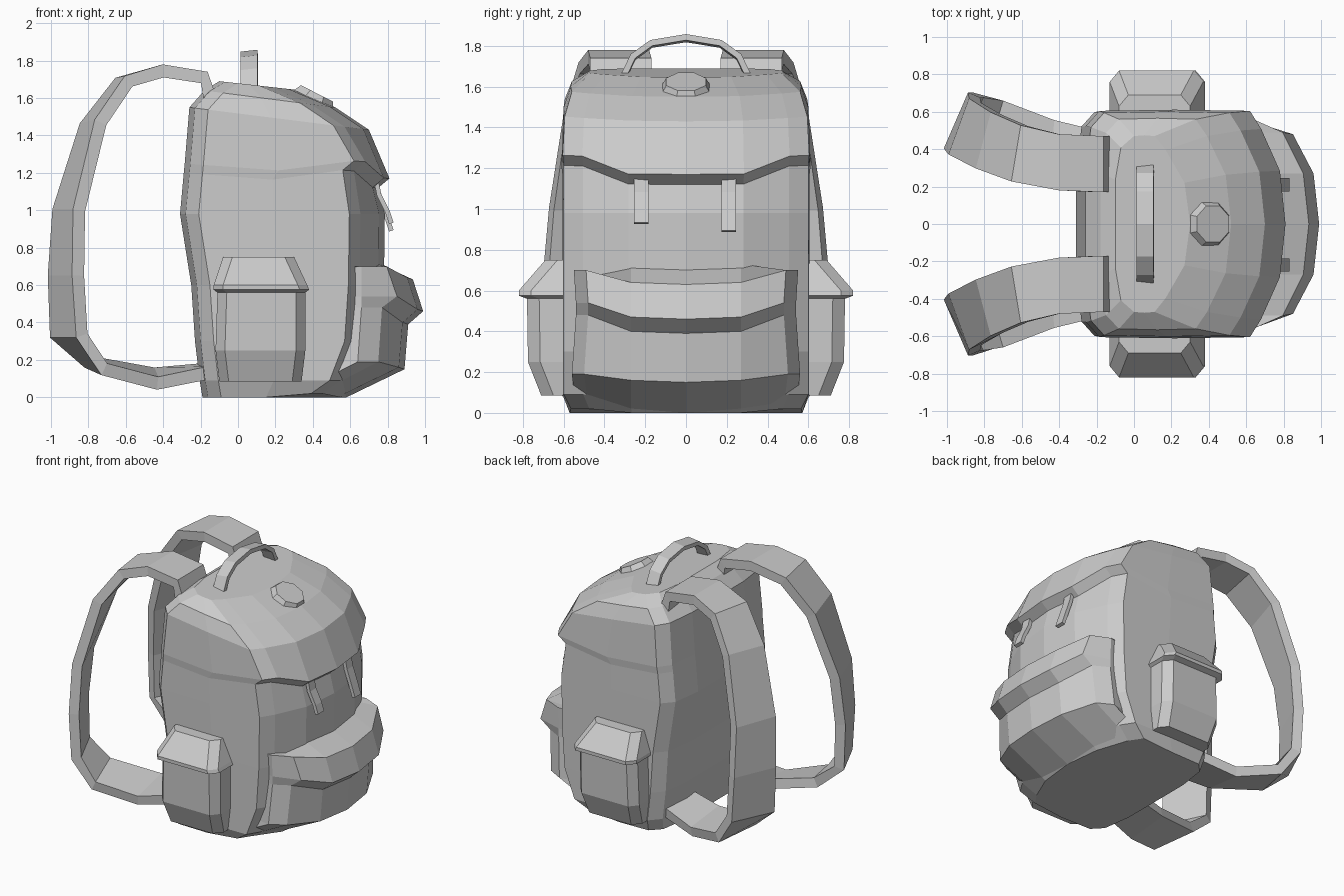
import bpy, bmesh, math
from mathutils import Vector, Matrix

if "Cube" in bpy.data.objects:
    bpy.data.objects.remove(bpy.data.objects["Cube"])


def finish(name, bm):
    bmesh.ops.recalc_face_normals(bm, faces=bm.faces)
    me = bpy.data.meshes.new(name)
    bm.to_mesh(me)
    bm.free()
    ob = bpy.data.objects.new(name, me)
    bpy.context.collection.objects.link(ob)
    return ob


def loft(name, rings):
    """Skin a stack of closed rings and cap both ends."""
    bm = bmesh.new()
    vs = [[bm.verts.new(p) for p in r] for r in rings]
    n = len(vs[0])
    for a, b in zip(vs, vs[1:]):
        for i in range(n):
            j = (i + 1) % n
            bm.faces.new((a[i], a[j], b[j], b[i]))
    bm.faces.new(vs[0])
    bm.faces.new(vs[-1])
    return finish(name, bm)


def mirror_ring(half):
    """Complete a half ring (y >= 0, first and last on y = 0)."""
    return half + [(x, -y, z) for x, y, z in half[-2:0:-1]]


def ribbon(name, path, thick):
    """Flat band; path holds (centre, vector from one edge to the other)."""
    rings = []
    for i, (c, w) in enumerate(path):
        t = path[min(i + 1, len(path) - 1)][0] - path[max(i - 1, 0)][0]
        n = t.cross(w).normalized() * thick / 2
        h = w / 2
        rings.append([c - h - n, c + h - n, c + h + n, c - h + n])
    return loft(name, rings)


# Main body with lid: back x, back z, front x, front z, half width, corner rise
def body_ring(xb, zb, xf, zf, hw, rise):
    xs = xf - .19
    pts = [(xb, 0), (xb, .5 * hw), (xb + .03, .87 * hw), (xb + .1, hw),
           ((xb + .1 + xs) / 2, hw * 1.01), (xs, hw), (xf - .13, .84 * hw),
           (xf - .03, .47 * hw), (xf, 0)]
    lift = [0, 0, 0, 0, 0, rise, rise, 0, 0]
    return mirror_ring([(x, y, zb + (zf - zb) * (x - xb) / (xf - xb) + l)
                        for (x, y), l in zip(pts, lift)])


body = [(-.19, 0, .58, 0, .565, .02), (-.205, .09, .68, .09, .6, 0),
        (-.23, .3, .76, .3, .6, 0), (-.25, .6, .78, .6, .6, 0),
        (-.31, .98, .785, .98, .6, 0), (-.29, 1.2, .75, 1.12, .6, .08),
        (-.285, 1.25, .81, 1.17, .605, .08), (-.26, 1.55, .70, 1.43, .595, 0),
        (-.18, 1.64, .52, 1.55, .56, 0), (-.1, 1.69, .3, 1.645, .47, 0)]
loft("bag_body", [body_ring(*r) for r in body])

# Front pocket with overhanging flap: z, front x, half width, corner rise
front = [(0, .58, .54, .03), (.15, .89, .56, .04), (.39, .91, .54, .09),
         (.46, .99, .54, .08), (.63, .935, .55, .07), (.72, .74, .55, -.03)]
rings = []
for z, xf, hw, rise in front:
    side = min(xf - .25, .66)
    rings.append(mirror_ring([
        (.3, 0, z), (.3, hw - .06, z + rise), (side, hw, z + rise),
        (xf - .14, hw - .06, z + rise), (xf - .03, .27, z + .01), (xf, 0, z)]))
loft("front_pocket", rings)

# Side pockets with flaps: z, x range, outer y
side = [(.085, -.10, .34, .71), (.25, -.12, .36, .775), (.56, -.11, .36, .78),
        (.575, -.13, .38, .82), (.60, -.13, .37, .82), (.75, -.08, .30, .69)]
for s, tag in ((1, "left"), (-1, "right")):
    loft("side_pocket_" + tag, [
        [(a, s * .5, z), (a, s * (y - .06), z), (a + .05, s * y, z),
         (b - .05, s * y, z), (b, s * (y - .06), z), (b, s * .5, z)]
        for z, a, b, y in side])

# Shoulder straps: centre x, y, z, then edge lean in x and z
strap = [(-.15, .32, 1.60, 0, 0), (-.18, .32, 1.71, 0, 0), (-.40, .33, 1.745, 0, 0),
         (-.61, .375, 1.685, .05, .01), (-.775, .44, 1.46, .08, .02),
         (-.905, .51, 1.0, .11, 0), (-.92, .54, .65, .13, 0),
         (-.905, .54, .33, .14, 0), (-.76, .51, .17, .09, -.04),
         (-.44, .40, .10, .02, -.05), (-.16, .34, .14, 0, -.02)]
for s, tag in ((1, "left"), (-1, "right")):
    ribbon("shoulder_strap_" + tag,
           [(Vector((x, s * y, z)), Vector((dx, s * .30, dz)))
            for x, y, z, dx, dz in strap], .07)

# Carry handle on top
arc = [(-.31, 1.64), (-.26, 1.745), (-.17, 1.81), (0, 1.838),
       (.17, 1.81), (.26, 1.745), (.31, 1.64)]
ribbon("carry_handle", [(Vector((.06, y, z)), Vector((.09, 0, .01)))
                        for y, z in arc], .03)

# Octagonal button on the lid
bm = bmesh.new()
bmesh.ops.create_cone(bm, cap_ends=True, segments=8, radius1=.16, radius2=.105,
                      depth=.1, matrix=Matrix.Translation((.40, 0, 1.58))
                      @ Matrix.Rotation(math.radians(27), 4, 'Y')
                      @ Matrix.Rotation(math.radians(22.5), 4, 'Z'))
finish("lid_button", bm)

# Hanging lid tabs with thickened ends
for y, drop, tag in ((.21, 0, "left"), (-.22, .04, "right")):
    pts = [(.74, 1.15), (.755, 1.08), (.80, .95 + drop), (.82, .89 + drop)]
    ribbon("lid_tab_" + tag, [(Vector((x, y, z)), Vector((0, .07, 0)))
                              for x, z in pts], .025)
